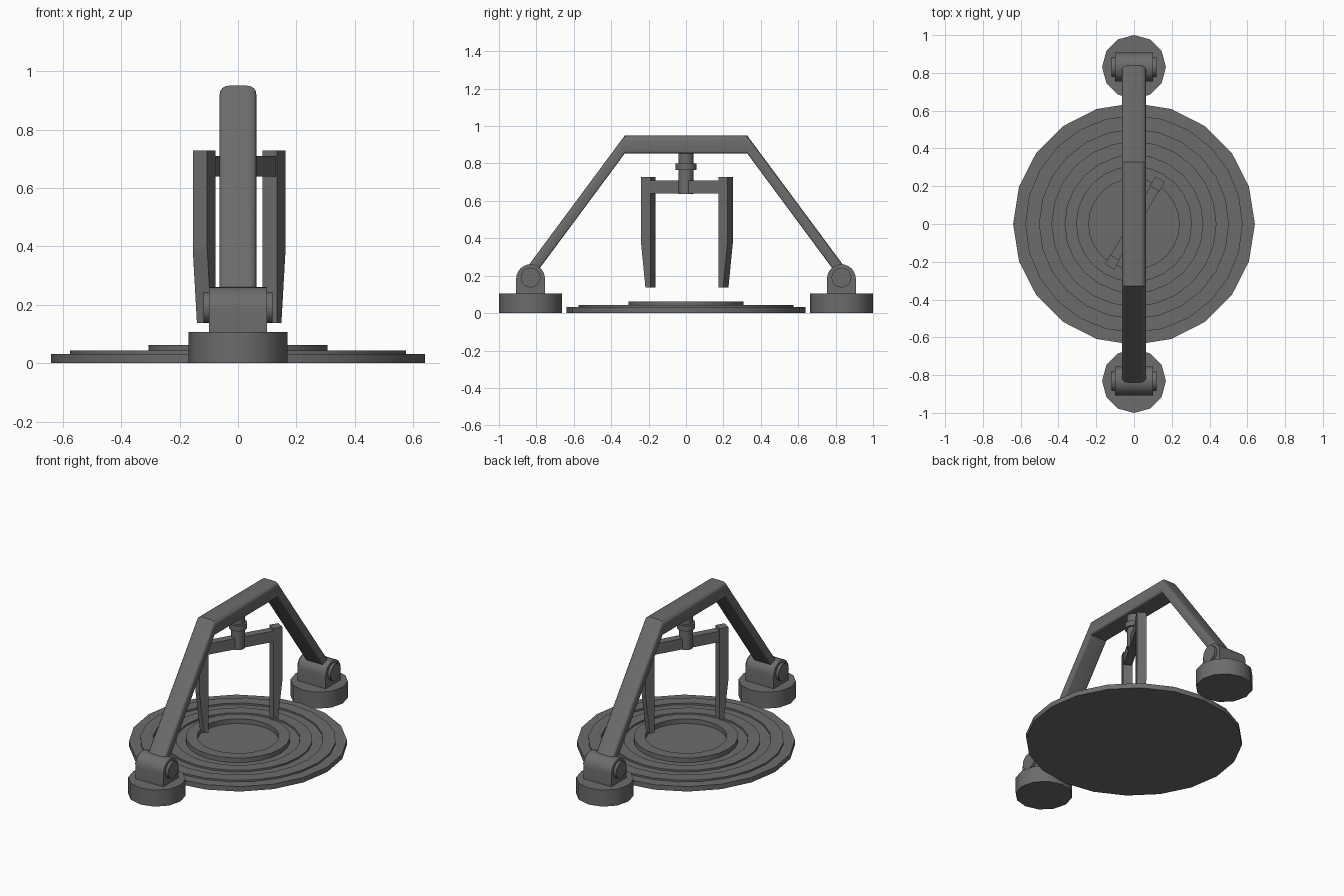
import bpy, bmesh
from math import pi, sin, cos, radians
from mathutils import Matrix

if "Cube" in bpy.data.objects:
    bpy.data.objects.remove(bpy.data.objects["Cube"])

# dark grey for every part
dark = bpy.data.materials.new("dark_grey")
dark.diffuse_color = (0.15, 0.15, 0.15, 1)
dark.use_nodes = True
dark.node_tree.nodes["Principled BSDF"].inputs["Base Color"].default_value = dark.diffuse_color


def finish(name, bm, smooth=0):
    bmesh.ops.recalc_face_normals(bm, faces=bm.faces)
    me = bpy.data.meshes.new(name)
    bm.to_mesh(me)
    bm.free()
    me.materials.append(dark)
    ob = bpy.data.objects.new(name, me)
    bpy.context.collection.objects.link(ob)
    if smooth:
        bpy.ops.object.select_all(action='DESELECT')
        ob.select_set(True)
        bpy.context.view_layer.objects.active = ob
        bpy.ops.object.shade_smooth_by_angle(angle=radians(smooth))
    return ob


def loft(name, loops, smooth=0, closed=False, matrix=None):
    """Skin successive vertex loops; cap the ends unless closed."""
    bm = bmesh.new()
    rings = [[bm.verts.new(p) for p in lp] for lp in loops]
    n = len(rings[0])
    pairs = list(zip(rings, rings[1:]))
    if closed:
        pairs.append((rings[-1], rings[0]))
    for a, b in pairs:
        for i in range(n):
            j = (i + 1) % n
            bm.faces.new((a[i], a[j], b[j], b[i]))
    if not closed:
        bm.faces.new(rings[0])
        bm.faces.new(rings[-1])
    if matrix:
        bm.transform(matrix)
    return finish(name, bm, smooth)


def circle(r, z, n, phase=0.0):
    return [(r * cos(phase + 2 * pi * i / n), r * sin(phase + 2 * pi * i / n), z)
            for i in range(n)]


def rect(x0, x1, w, z):
    return [(x0, -w, z), (x1, -w, z), (x1, w, z), (x0, w, z)]


# round floor plate with raised concentric rings
loft("floor_plate", [circle(0.64, z, 20) for z in (0, 0.032)], 30)
for name, ri, ro, top in (("outer_ring", 0.50, 0.575, 0.043),
                          ("middle_ring", 0.365, 0.437, 0.043),
                          ("inner_ring", 0.24, 0.307, 0.062)):
    loft(name, [circle(ri, 0.02, 24), circle(ro, 0.02, 24),
                circle(ro, top, 24), circle(ri, top, 24)], 30, closed=True)

for side, tag in ((-1, "front"), (1, "back")):
    y = side * 0.831
    # foot
    loft(tag + "_foot", [circle(0.169, z, 12, pi / 2) for z in (0, 0.106)],
         35, matrix=Matrix.Translation((0, y, 0)))
    # round-topped hinge block
    prof = [(-0.077, 0.1)] + [(-0.077 * cos(pi * i / 12), 0.184 + 0.077 * sin(pi * i / 12))
                              for i in range(13)] + [(0.077, 0.1)]
    loft(tag + "_hinge_block", [[(x, y + py, pz) for py, pz in prof] for x in (-0.1, 0.1)], 30)
    # hinge pin
    loft(tag + "_hinge_pin", [circle(0.053, z, 20) for z in (-0.118, 0.118)], 30,
         matrix=Matrix.Translation((0, y, 0.19)) @ Matrix.Rotation(pi / 2, 4, 'Y'))

# arch beam: rounded section sheared along a bent path
section = []
for cx, cz, r, a0 in ((0.033, 0.018, 0.03, 0), (-0.033, 0.018, 0.03, 90),
                      (-0.051, -0.036, 0.012, 180), (0.051, -0.036, 0.012, 270)):
    for k in range(5):
        a = radians(a0 + 22.5 * k)
        section.append((cx + r * cos(a), cz + r * sin(a)))
path = ((-0.845, 0.203), (-0.327, 0.902), (0.327, 0.902), (0.845, 0.203))
loft("arch_beam", [[(x, py, pz + z) for x, z in section] for py, pz in path], 30)

# hanging spindle and collar
loft("spindle", [circle(0.041, z, 16) for z in (0.637, 0.87)], 30)
loft("spindle_collar", [circle(0.055, z, 16) for z in (0.765, 0.80)], 30)

# gripper: crossbar and two tapered fingers, turned about z
turn = Matrix.Translation((0.004, 0.005, 0)) @ Matrix.Rotation(radians(60), 4, 'Z')
loft("gripper_bar", [rect(-0.22, 0.22, 0.025, z) for z in (0.64, 0.71)], matrix=turn)
for i, tag in enumerate(("right", "left")):
    loft(tag + "_finger", [rect(0.21, 0.24, 0.0285, 0.138),
                           rect(0.21, 0.268, 0.0285, 0.385),
                           rect(0.21, 0.268, 0.0285, 0.728)],
         matrix=turn @ Matrix.Rotation(pi * i, 4, 'Z'))
